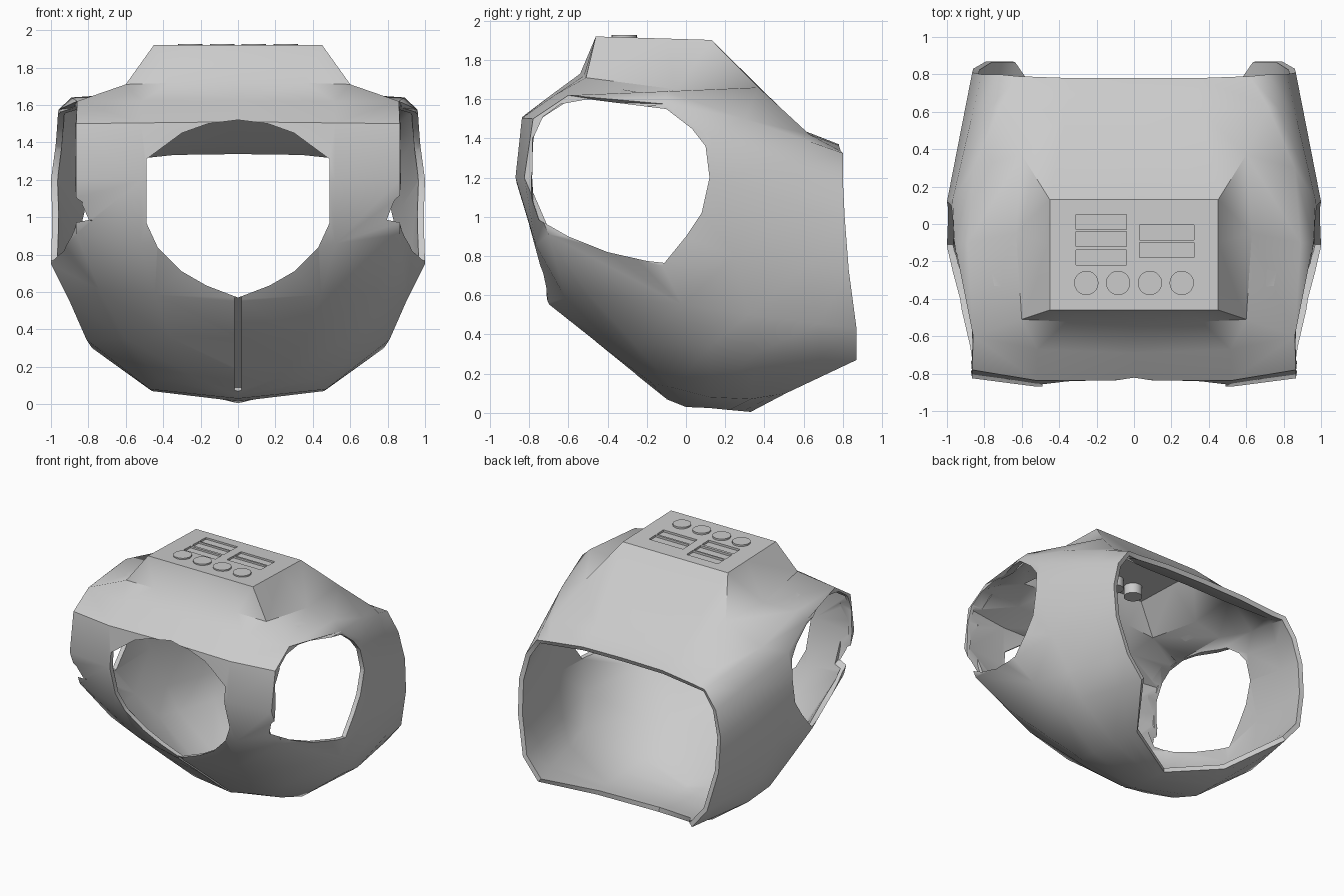
import bpy, bmesh, math
from mathutils import Vector

if "Cube" in bpy.data.objects:
    bpy.data.objects.remove(bpy.data.objects["Cube"])

grey = bpy.data.materials.new("plain grey")
grey.diffuse_color = (0.6, 0.6, 0.6, 1)
grey.use_nodes = True
grey.node_tree.nodes["Principled BSDF"].inputs["Base Color"].default_value = grey.diffuse_color


def make(name, verts, faces):
    mesh = bpy.data.meshes.new(name)
    mesh.from_pydata(verts, [], faces)
    mesh.materials.append(grey)
    ob = bpy.data.objects.new(name, mesh)
    bpy.context.collection.objects.link(ob)
    return ob


def prism(name, outline, axis, lo, hi):
    """Extrude a 2D outline along an axis: 'x' takes (y, z), 'y' takes (x, z)."""
    place = (lambda a, b, t: (t, a, b)) if axis == 'x' else (lambda a, b, t: (a, t, b))
    n = len(outline)
    verts = [place(a, b, t) for t in (lo, hi) for a, b in outline]
    faces = [list(range(n)), list(range(n, 2 * n))]
    faces += [(i, (i + 1) % n, n + (i + 1) % n, n + i) for i in range(n)]
    ob = make(name, verts, faces)
    bm = bmesh.new()
    bm.from_mesh(ob.data)
    bmesh.ops.recalc_face_normals(bm, faces=bm.faces)
    bm.to_mesh(ob.data)
    bm.free()
    return ob


def deck_z(y):
    return 1.92 - 0.03 * (y + 0.46)


# Half rings, bottom to top: front centre, front corner, side, rear side, back rim
rings = [
    [(0, -.25, .19), (.42, -.07, .13), (.47, .12, .08), (.46, .33, .07), (.4, .51, .1)],
    [(0, -.46, .36), (.6, -.26, .35), (.81, .13, .345), (.78, .35, .3), (.66, .87, .27)],
    [(0, -.7, .55), (.74, -.5, .61), (.9, -.02, .55), (.87, .32, .5), (.79, .87, .43)],
    [(0, -.78, .78), (.865, -.7, .91), (1, -.12, .75), (.96, .25, .8), (.86, .83, .73)],
    [(0, -.85, 1.2), (.865, -.825, 1.2), (1, -.12, 1.2), (1, .12, 1.2), (.865, .81, .99)],
    [(0, -.835, 1.51), (.865, -.78, 1.5), (.96, -.1, 1.575), (.97, .13, 1.42), (.815, .8, 1.19)],
    [(0, -.69, 1.62), (.86, -.6, 1.62), (.89, -.1, 1.64), (.86, .3, 1.5), (.72, .8, 1.325)],
    [(0, -.54, 1.73), (.6, -.51, 1.71), (.63, -.05, 1.65), (.6, .37, 1.66), (.62, .79, 1.335)],
]
keel = [(0, -.1, .07), (0, 0, .03), (0, .12, .025), (0, .22, .015), (0, .33, .005)]
deck_edge = [(x, y, deck_z(y)) for x, y in ((0, -.46), (.45, -.46), (.45, -.1), (.45, .13))]
deck_mid = [(0, y, deck_z(y)) for y in (-.46, -.3, -.1, .13)]
deck_edge.append((.34, .78, 1.365))
deck_mid.append((0, .78, 1.37))
# The rear slope bends outward at its foot
rear_bend = {8: (.715, .63, 1.42), 9: (.36, .6, 1.435), 10: (0, .6, 1.44)}

# Add a slightly bulged front column and a rear column to each ring
rows = []
for i, ring in enumerate([keel] + rings + [deck_edge, deck_mid]):
    p = Vector(ring[0]).lerp(Vector(ring[1]), .6)
    if 1 <= i <= 7:
        p.y -= .035
    rear = rear_bend.get(i, tuple(Vector(ring[3]).lerp(Vector(ring[4]), .65)))
    rows.append([ring[0], tuple(p)] + ring[1:4] + [rear, ring[4]])
cols = len(rows[0])
verts = [p for row in rows for p in row]
faces = []
for r in range(len(rows) - 1):
    for c in range(cols - 1):
        a, b = r * cols + c, (r + 1) * cols + c
        # the deck's front centre point is shared by the last two rows
        faces.append((a, a + 1, b + 1) if r == len(rows) - 2 and c == 0 else (a, a + 1, b + 1, b))
shell = make("torso_shell", verts, faces)
bm = bmesh.new()
bm.from_mesh(shell.data)
bmesh.ops.delete(bm, geom=[v for v in bm.verts if not v.link_faces], context='VERTS')
bm.to_mesh(shell.data)
bm.free()

mirror = shell.modifiers.new("mirror", 'MIRROR')
mirror.merge_threshold = .002
wall = shell.modifiers.new("wall", 'SOLIDIFY')
wall.thickness = .035
wall.offset = -1

# Openings: arms, front, and the narrow seam below the front opening
arm = [(-.83, 1.2), (-.8, 1.4), (-.73, 1.51), (-.64, 1.575), (-.5, 1.6), (-.1, 1.55), (.03, 1.45),
       (.1, 1.36), (.12, 1.2), (.08, 1.02), (0, .9), (-.11, .765), (-.2, .775), (-.4, .82),
       (-.6, .9), (-.75, .985), (-.8, 1.08)]
half = [(0, .57), (.17, .635), (.3, .71), (.43, .84), (.49, .97), (.49, 1.31), (.3, 1.45), (.16, 1.5), (0, 1.52)]
front = half + [(-x, z) for x, z in half[-2:0:-1]]
seam = [(-.73, .6), (-.67, .55), (-.1, .09), (-.1, -.1), (-.8, -.1), (-.8, .6)]
cutters = [prism("arm_cutter", arm, 'x', .78, 1.3),
           prism("arm_cutter", arm, 'x', -1.3, -.78),
           prism("front_cutter", front, 'y', -1.3, -.3),
           prism("seam_cutter", seam, 'x', -.02, .02)]
# Taper the arm cutters inward so the front wall stays whole
for cutter in cutters[:2]:
    for v in cutter.data.vertices:
        if abs(v.co.x) < 1:
            v.co.y = max(v.co.y, -.78)

# Recessed deck slots: three on the left, two on the right
for x0, x1, ys in ((-.31, -.04, (.01, -.08, -.18)), (.03, .32, (-.045, -.14))):
    for y in ys:
        z = deck_z(y) - .015
        cutters.append(prism("slot_cutter", [(y - .04, z), (y + .04, z), (y + .04, 2), (y - .04, 2)], 'x', x0, x1))

for cutter in cutters:
    cutter.hide_render = True
    cut = shell.modifiers.new("cut", 'BOOLEAN')
    cut.operation = 'DIFFERENCE'
    cut.solver = 'EXACT'
    cut.object = cutter

bpy.context.view_layer.objects.active = shell
shell.select_set(True)
bpy.ops.object.convert(target='MESH')
bpy.ops.object.shade_smooth_by_angle(angle=math.radians(40))
for cutter in cutters:
    bpy.data.objects.remove(cutter)

# Row of round buttons reaching through the deck
for x in (-.255, -.085, .085, .255):
    bpy.ops.mesh.primitive_cylinder_add(vertices=20, radius=.065, depth=.12, location=(x, -.315, 1.867))
    button = bpy.context.object
    button.name = "deck_button"
    button.data.materials.append(grey)
    bpy.ops.object.shade_smooth_by_angle(angle=math.radians(32))
